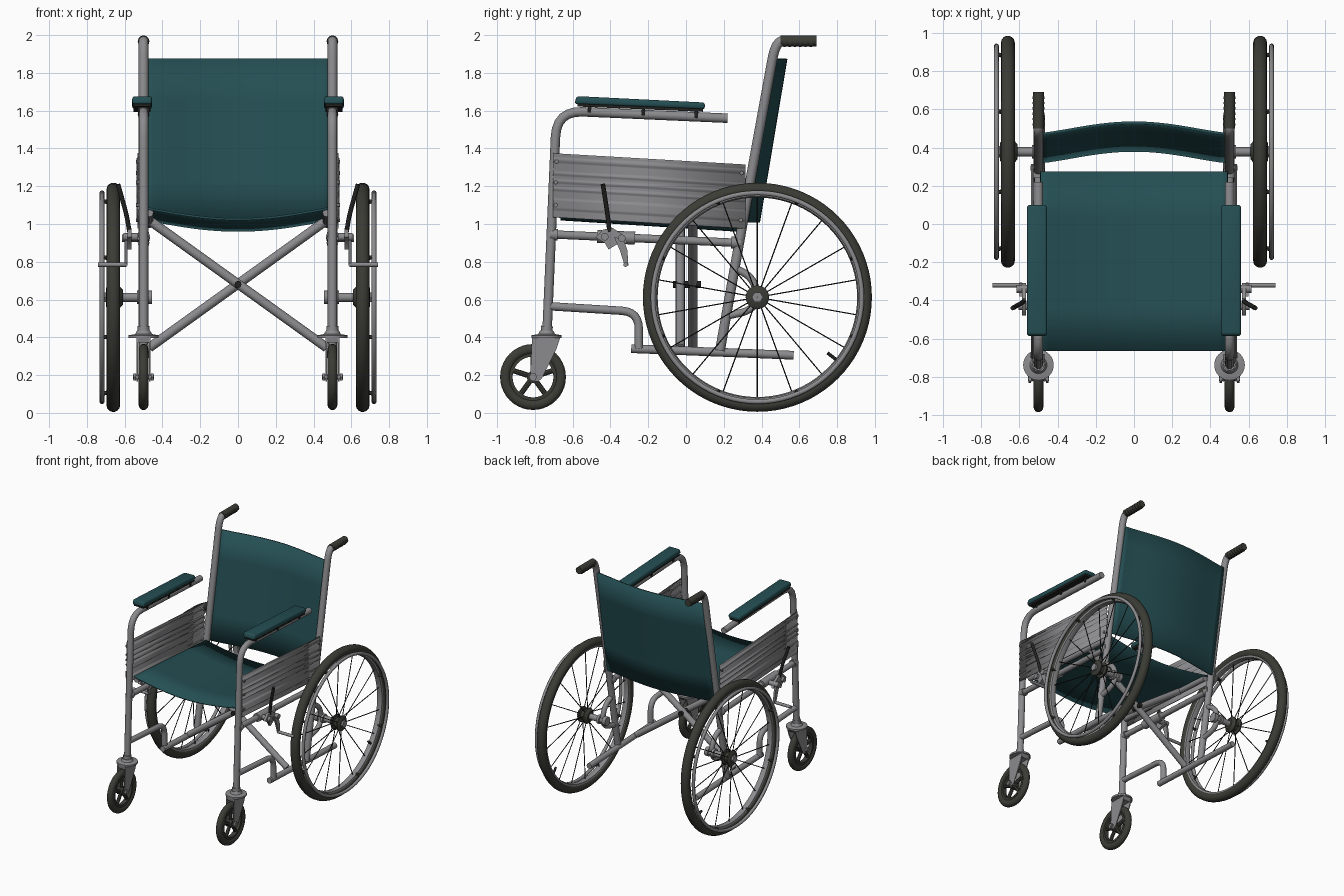
import bpy, bmesh
from math import sin, cos, pi, tau, radians
from mathutils import Vector, Matrix

cube = bpy.data.objects.get("Cube")
if cube:
    bpy.data.objects.remove(cube, do_unlink=True)


def material(name, rgb):
    m = bpy.data.materials.new(name)
    m.use_nodes = True
    m.diffuse_color = (*rgb, 1)
    m.node_tree.nodes["Principled BSDF"].inputs["Base Color"].default_value = (*rgb, 1)
    return m


GREY = material("painted_grey_metal", (0.26, 0.255, 0.265))
TEAL = material("teal_vinyl", (0.018, 0.077, 0.087))
RUBBER = material("dark_rubber", (0.045, 0.045, 0.037))
BLACK = material("black_plastic", (0.016, 0.016, 0.015))


def finish(name, mesh, mat, mirror=True, angle=40):
    mesh.materials.clear()
    mesh.materials.append(mat)
    mesh.shade_smooth()
    mesh.set_sharp_from_angle(angle=radians(angle))
    ob = bpy.data.objects.new(name, mesh)
    bpy.context.scene.collection.objects.link(ob)
    if mirror:
        ob.modifiers.new("both_sides", "MIRROR")
    return ob


def from_bm(name, bm, mat, mirror=True):
    bmesh.ops.recalc_face_normals(bm, faces=bm.faces)
    mesh = bpy.data.meshes.new(name)
    bm.to_mesh(mesh)
    bm.free()
    return finish(name, mesh, mat, mirror)


def rounded(points, bend, steps=6):
    """Replace each inner corner of a path with a smooth arc."""
    p = [Vector(q) for q in points]
    out = [p[0]]
    for a, b, c in zip(p, p[1:], p[2:]):
        s = b + (a - b).normalized() * min(bend, (a - b).length * .49)
        e = b + (c - b).normalized() * min(bend, (c - b).length * .49)
        for i in range(steps + 1):
            t = i / steps
            out.append(s * (1 - t) ** 2 + b * 2 * t * (1 - t) + e * t * t)
    return out + [p[-1]]


def tubes(name, paths, r, mat=GREY, mirror=True, bend=0.06, res=4):
    """Round bars along one or more paths, joined in one mesh."""
    cu = bpy.data.curves.new(name, "CURVE")
    cu.dimensions = "3D"
    cu.bevel_depth, cu.bevel_resolution, cu.use_fill_caps = r, res, True
    for path in paths:
        pts = rounded(path, bend)
        sp = cu.splines.new("POLY")
        sp.points.add(len(pts) - 1)
        for k, q in zip(sp.points, pts):
            k.co = (*q, 1)
    tmp = bpy.data.objects.new(name + "_path", cu)
    bpy.context.scene.collection.objects.link(tmp)
    bpy.context.view_layer.update()
    mesh = bpy.data.meshes.new_from_object(tmp.evaluated_get(bpy.context.evaluated_depsgraph_get()))
    bpy.data.objects.remove(tmp)
    mesh.name = name
    return finish(name, mesh, mat, mirror)


def side(x, pts):
    return [(x, y, z) for y, z in pts]


def lathe(name, centre, profile, mat, steps=64, axis="X"):
    """Spin a closed profile of (offset along axis, radius)."""
    bm = bmesh.new()
    rows = []
    for i in range(steps):
        a = tau * i / steps
        ring = []
        for d, r in profile:
            v = Vector((d, r * cos(a), r * sin(a))) if axis == "X" else Vector((r * cos(a), r * sin(a), d))
            ring.append(bm.verts.new(Vector(centre) + v))
        rows.append(ring)
    n = len(profile)
    for i in range(steps):
        a, b = rows[i], rows[(i + 1) % steps]
        for j in range(n):
            bm.faces.new((a[j], a[(j + 1) % n], b[(j + 1) % n], b[j]))
    return from_bm(name, bm, mat)


def circle(d, R, rx, rr, n=14):
    return [(d + rx * cos(tau * i / n), R + rr * sin(tau * i / n)) for i in range(n)]


def slab(name, x0, x1, pts, mat, bevel=0.0):
    """Side-view outline given thickness along x."""
    bm = bmesh.new()
    f = bm.faces.new([bm.verts.new((x0, y, z)) for y, z in pts])
    g = bmesh.ops.extrude_face_region(bm, geom=[f])["geom"]
    bmesh.ops.translate(bm, verts=[v for v in g if isinstance(v, bmesh.types.BMVert)], vec=(x1 - x0, 0, 0))
    if bevel:
        bmesh.ops.bevel(bm, geom=bm.edges[:], offset=bevel, segments=3, profile=0.5, affect="EDGES")
    return from_bm(name, bm, mat)


def sheet(name, f, nu, nv, thick, mat, mirror=False):
    bm = bmesh.new()
    g = [[bm.verts.new(f(i / nu, j / nv)) for j in range(nv + 1)] for i in range(nu + 1)]
    for i in range(nu):
        for j in range(nv):
            bm.faces.new((g[i][j], g[i + 1][j], g[i + 1][j + 1], g[i][j + 1]))
    ob = from_bm(name, bm, mat, mirror)
    s = ob.modifiers.new("thickness", "SOLIDIFY")
    s.thickness, s.offset = thick, 0
    return ob


# Side frames
X = 0.5
tubes("front_post_and_arm_tube", [side(X, [(-.737, .4), (-.685, 1.6), (.22, 1.56)])], .025, bend=.14)
tubes("back_post", [side(X, [(.18, .33), (.335, 1.2), (.475, 1.97), (.56, 1.97)])], .026, bend=.1)
tubes("side_rails", [side(X, [(-.71, .945), (.28, .9)]),
                     side(X, [(-.73, .565), (-.25, .535), (-.25, .34)])], .022, bend=.09)
tubes("bottom_rail", [side(.49, [(-.29, .34), (.57, .305)])], .023)
tubes("seat_rail", [side(.47, [(-.66, 1.06), (.27, 1.0)])], .022)
tubes("axle_bracket", [side(X, [(.25, .77), (.35, .72), (.385, .61), (.34, .54), (.2, .51)])], .02, bend=.06)
tubes("rail_collars", [side(X, [(-.72, .945), (-.68, .943)]), side(X, [(.24, .902), (.29, .9)]),
                       side(X, [(-.738, .42), (-.736, .46)])], .031)

# Folding cross braces with pivot bolt
tubes("cross_braces", [[(-.47, -.03, 1.02), (.47, -.03, .345)],
                       [(.47, .035, 1.02), (-.47, .035, .345)]], .025, mirror=False)
tubes("cross_pivot", [[(0, -.07, .68), (0, .08, .68)]], .018, BLACK, False)

# Handle grips with finger ribs
tubes("grip", [side(X, [(.5, 1.97), (.69, 1.97)])], .029, RUBBER)
tubes("grip_ribs", [side(X, [(.515 + i * .028, 1.967), (.527 + i * .028, 1.967)]) for i in range(6)], .031, RUBBER)

# Seat and back slings
sheet("seat", lambda u, v: (-.49 + .98 * u, -.665 + .94 * v,
                            1.085 - .06 * v - .06 * sin(pi * u)), 24, 4, .012, TEAL)
sheet("backrest", lambda u, v: (-.49 + .98 * u, .325 + .145 * v + .06 * sin(pi * u) ** 1.3,
                                1.01 + .865 * v), 24, 4, .014, TEAL)

# Ribbed side panels
def panel_point(u, v):
    rib = any(a < v < b for a, b in ((.12, .3), (.42, .48), (.54, .6), (.66, .72), (.86, .93)))
    return (.528 + (.007 if rib else 0), -.705 + 1.02 * u, 1.035 + .34 * v - .06 * u)


sheet("side_panel", panel_point, 1, 50, .006, GREY, True)
tubes("panel_bolts", [[(.52, y, z), (.541, y, z)] for y, z in
                      ((-.685, 1.33), (-.69, 1.1), (.295, 1.27), (.29, 1.02), (-.69, 1.22))], .01)

# Arm pads, backing plates and clips
slab("arm_pad", .455, .56, [(-.59, 1.635), (-.58, 1.677), (.1, 1.643), (.1, 1.607)], TEAL, .014)
slab("arm_pad_plate", .462, .553, [(-.575, 1.622), (-.575, 1.638), (.09, 1.61), (.09, 1.594)], BLACK)
tubes("arm_clips", [side(X, [(y, 1.582 - .05 * y), (y + .018, 1.581 - .05 * y)]) for y in (-.52, -.235, .045)],
      .031, BLACK)

# Rear wheels
WX, WY, WZ = .66, .378, .612
C = (WX, WY, WZ)


def polar(x, r, a):
    return (x, WY + r * cos(a), WZ + r * sin(a))


lathe("rear_tyre", C, circle(0, .572, .036, .035), RUBBER, 80)
lathe("rear_rim", C, [(-.026, .552), (-.022, .535), (0, .528), (.022, .535), (.026, .552)], GREY, 80)
lathe("push_rim", (.72, WY, WZ), circle(0, .553, .013, .013, 10), GREY, 80)
tubes("push_rim_clips", [[polar(.67, .54, a), polar(.72, .553, a)]
                         for a in (tau * (i + .5) / 8 for i in range(8))], .011, RUBBER, res=2)
tubes("rear_spokes", [[polar(WX + (.022 if i % 2 else -.022), .04, a), polar(WX, .535, a)]
                      for i, a in ((i, tau * i / 18 + pi / 2) for i in range(18))], .0035, BLACK, res=1)
lathe("rear_hub", C, [(-.05, .001), (-.05, .04), (-.03, .062), (-.02, .062), (-.015, .04), (.015, .04),
                      (.02, .062), (.03, .062), (.04, .048), (.04, .001)], RUBBER, 32)
lathe("hub_nut", (.705, WY, WZ), [(-.01, .001), (-.01, .03), (.01, .03), (.01, .001)], GREY, 6)
tubes("axle", [[(.47, WY, WZ), (.63, WY, WZ)]], .024)
tubes("axle_collars", [[(.455, WY, WZ), (.485, WY, WZ)], [(.515, WY, WZ), (.535, WY, WZ)]], .036)
tubes("tyre_valve", [[polar(WX, .535, -.67), polar(WX + .01, .475, -.67)]], .009, BLACK)

# Front casters
CY, CZ = -.81, .19
CC = (X, CY, CZ)
lathe("caster_tyre", CC, circle(0, .147, .026, .028), RUBBER, 40)
lathe("caster_rim", CC, [(-.018, .125), (-.018, .108), (.018, .108), (.018, .125)], RUBBER, 40)
lathe("caster_hub", CC, [(-.026, .001), (-.026, .032), (.026, .032), (.026, .001)], RUBBER, 20)
tubes("caster_spokes", [[(X, CY + .025 * cos(a), CZ + .025 * sin(a)), (X, CY + .113 * cos(a), CZ + .113 * sin(a))]
                        for a in (tau * i / 5 + pi / 2 for i in range(5))], .014, RUBBER, res=2)
FORK = [(-.815, .4), (-.665, .4), (-.685, .34), (-.765, .18), (-.785, .165), (-.815, .165), (-.825, .19)]
for label, dx in (("inner", -.038), ("outer", .03)):
    slab("caster_fork_" + label, X + dx, X + dx + .008, FORK, GREY)
slab("caster_crown", X - .038, X + .038, [(-.815, .4), (-.665, .4), (-.685, .372), (-.81, .372)], GREY)
lathe("caster_cap", (X, -.738, .405), [(-.008, .001), (-.008, .08), (.006, .08), (.012, .045), (.03, .035),
                                       (.03, .001)], GREY, 32, "Z")
tubes("caster_axle", [[(X - .055, CY, CZ), (X + .055, CY, CZ)]], .012)
tubes("caster_nuts", [[(X + a, CY, CZ), (X + a + .012, CY, CZ)] for a in (-.052, .04)], .022, res=1)

# Parking brakes
tubes("brake_lever", [[(.575, -.405, .96), (.59, -.415, 1.05), (.635, -.44, 1.21)]], .012, BLACK)
slab("brake_plate", .565, .585, [(-.48, .93), (-.44, .97), (-.39, .98), (-.33, .94), (-.31, .9),
                                 (-.37, .89), (-.41, .865), (-.43, .9)], GREY)
slab("brake_arm", .585, .6, [(-.38, .93), (-.33, .92), (-.31, .86), (-.305, .78), (-.325, .78), (-.35, .86)], GREY)
tubes("brake_bar", [[(.59, -.32, .785), (.74, -.32, .785)]], .012)
tubes("brake_clamp", [side(X, [(-.47, .934), (-.27, .925)])], .034)
tubes("brake_pivots", [[(.5, -.43, .932), (.605, -.43, .932)], [(.5, -.34, .925), (.615, -.34, .925)]], .02)
